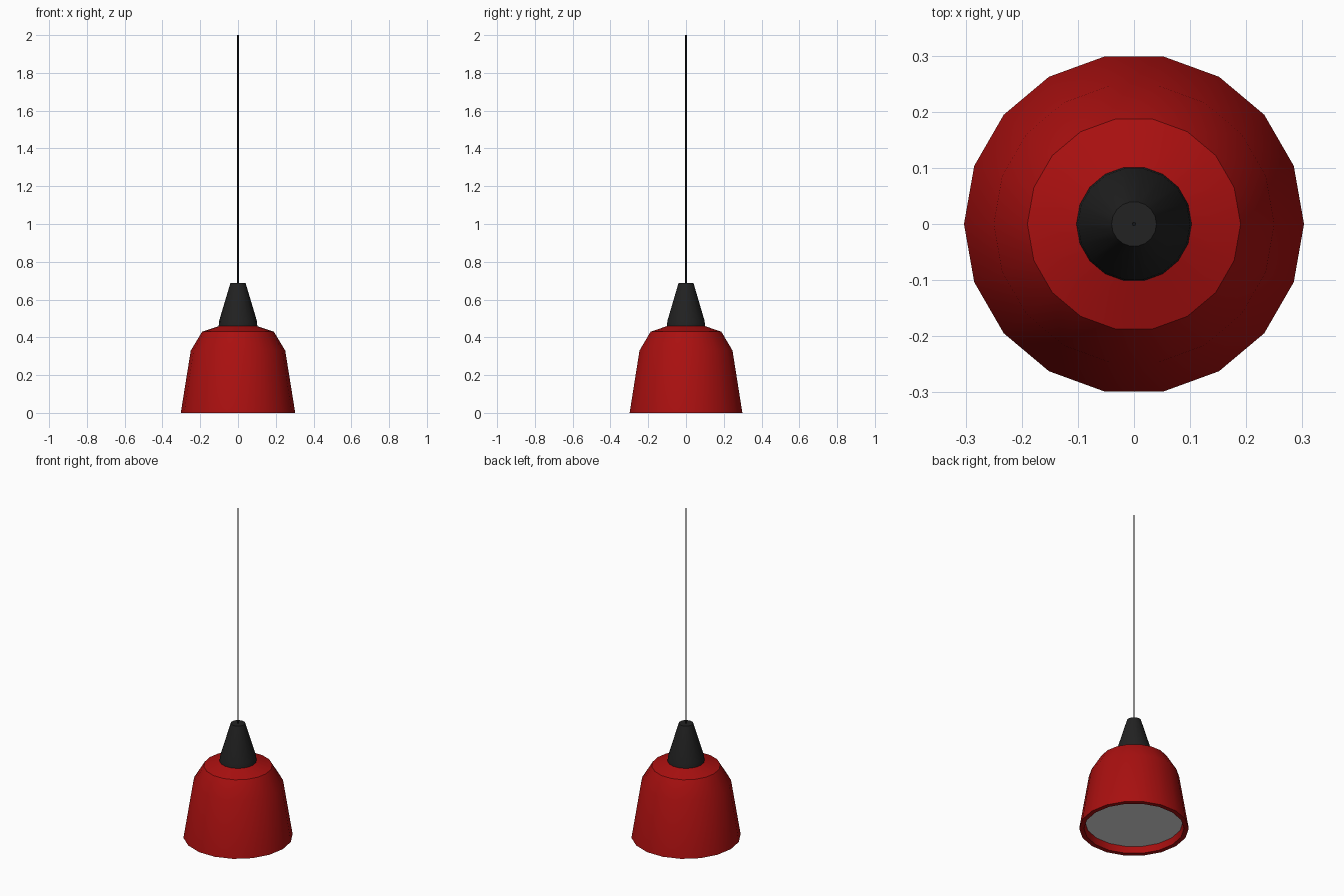
import bpy, bmesh, math

if "Cube" in bpy.data.objects:
    bpy.data.objects.remove(bpy.data.objects["Cube"])

SIDES = 18


def material(name, rgb):
    m = bpy.data.materials.new(name)
    m.diffuse_color = (*rgb, 1)
    m.use_nodes = True
    m.node_tree.nodes["Principled BSDF"].inputs["Base Color"].default_value = m.diffuse_color
    return m


red = material("red_enamel", (0.40, 0.005, 0.005))
black = material("black_plastic", (0.016, 0.016, 0.016))
white = material("white_diffuser", (0.75, 0.75, 0.75))
cable_black = material("cable_black", (0.008, 0.008, 0.008))


def lathe(name, profile, mat, sides=SIDES, closed=False):
    """Revolve (radius, z) points about z; open profiles get end caps."""
    bm = bmesh.new()
    rings = [[bm.verts.new((r * math.cos(2 * math.pi * i / sides),
                            r * math.sin(2 * math.pi * i / sides), z))
              for i in range(sides)] for r, z in profile]
    pairs = list(zip(rings, rings[1:]))
    if closed:
        pairs.append((rings[-1], rings[0]))
    else:
        bm.faces.new(rings[0])
        bm.faces.new(rings[-1])
    for a, b in pairs:
        for i in range(sides):
            j = (i + 1) % sides
            bm.faces.new((a[i], a[j], b[j], b[i]))
    bmesh.ops.recalc_face_normals(bm, faces=bm.faces)
    me = bpy.data.meshes.new(name)
    bm.to_mesh(me)
    bm.free()
    me.materials.append(mat)
    ob = bpy.data.objects.new(name, me)
    bpy.context.collection.objects.link(ob)
    bpy.ops.object.select_all(action='DESELECT')
    ob.select_set(True)
    bpy.context.view_layer.objects.active = ob
    bpy.ops.object.shade_smooth_by_angle(angle=math.radians(30))
    return ob


# Hollow shade: outer skin going up, inner skin coming back down
lathe("shade", [(0.303, 0), (0.25, 0.33), (0.19, 0.43), (0.085, 0.465),
                (0.085, 0.437), (0.175, 0.406), (0.225, 0.322), (0.277, 0)],
      red, closed=True)

# Light diffuser just inside the rim
lathe("diffuser", [(0.271, 0.04), (0.27, 0.046)], white)

# Tapered socket cap
lathe("socket_cap", [(0.103, 0.455), (0.1, 0.487), (0.04, 0.688)], black)

# Hanging cable
lathe("cable", [(0.004, 0.68), (0.004, 2.0)], cable_black, sides=8)
